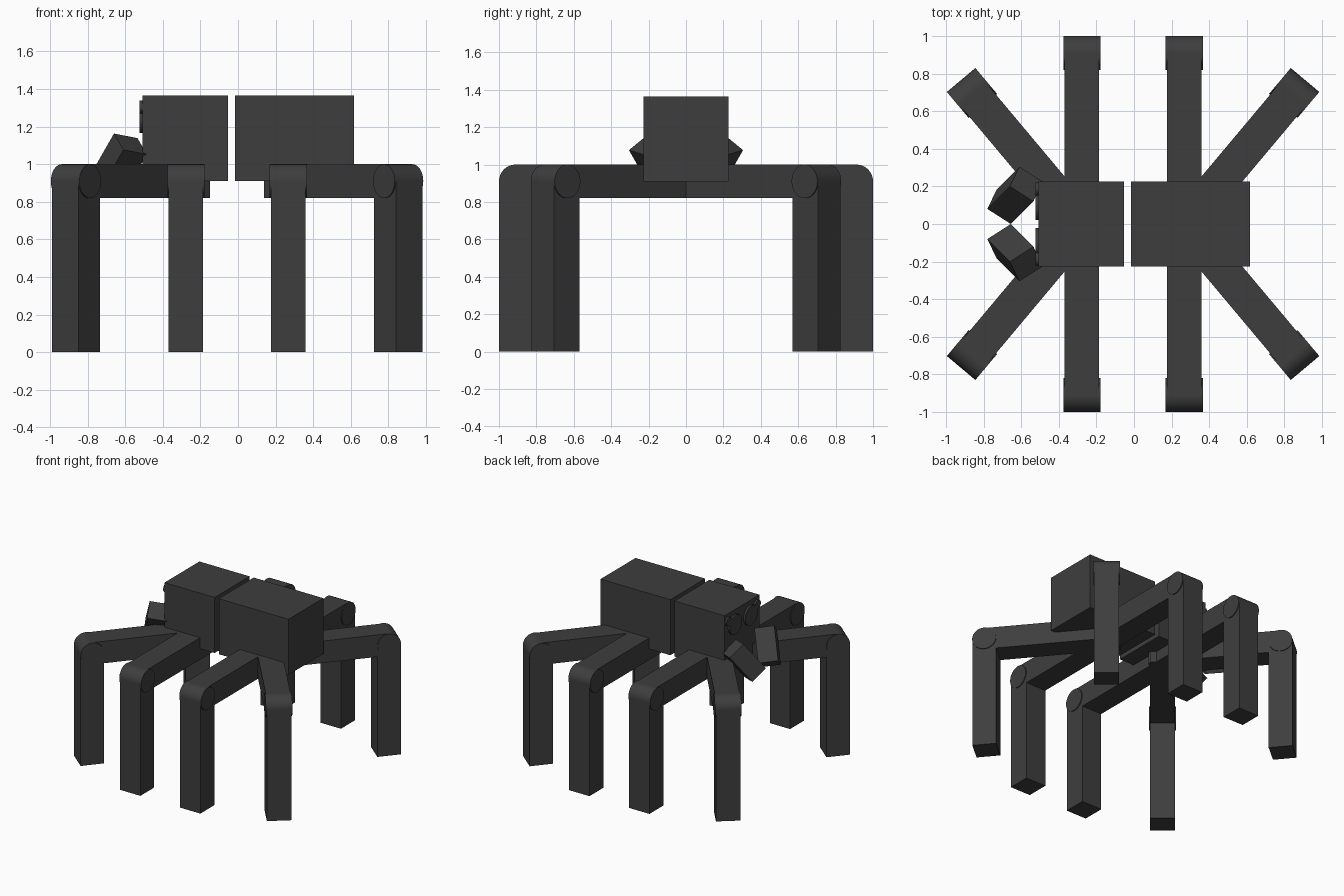
import bpy, bmesh, math
from mathutils import Matrix, Vector

if "Cube" in bpy.data.objects:
    bpy.data.objects.remove(bpy.data.objects["Cube"])

mat = bpy.data.materials.new("charcoal")
mat.diffuse_color = (0.048, 0.048, 0.048, 1)
mat.use_nodes = True
mat.node_tree.nodes["Principled BSDF"].inputs["Base Color"].default_value = mat.diffuse_color


def finish(name, bm, matrix):
    bmesh.ops.transform(bm, matrix=matrix, verts=bm.verts)
    bmesh.ops.recalc_face_normals(bm, faces=bm.faces)
    mesh = bpy.data.meshes.new(name)
    bm.to_mesh(mesh)
    bm.free()
    mesh.materials.append(mat)
    obj = bpy.data.objects.new(name, mesh)
    bpy.context.collection.objects.link(obj)
    return obj


def box(name, lo, hi, matrix=Matrix()):
    lo, hi = Vector(lo), Vector(hi)
    bm = bmesh.new()
    bmesh.ops.create_cube(bm, size=1)
    fit = Matrix.Translation((lo + hi) / 2) @ Matrix.Diagonal((*(hi - lo), 1))
    return finish(name, bm, matrix @ fit)


def cylinder(name, radius, depth, matrix):
    bm = bmesh.new()
    bmesh.ops.create_cone(bm, cap_ends=True, segments=32, radius1=radius,
                          radius2=radius, depth=depth)
    for f in bm.faces:
        f.smooth = len(f.verts) == 4
    for e in bm.edges:
        e.smooth = all(len(f.verts) == 4 for f in e.link_faces)
    return finish(name, bm, matrix)


# Two body blocks with a narrow gap
box("head", (-0.508, -0.226, 0.91), (-0.053, 0.226, 1.365))
box("abdomen", (-0.016, -0.226, 0.91), (0.616, 0.226, 1.365))

# Eight legs fanned around two pivots: thigh, round knee, shin
for row, x, angles in (("front", -0.277, (90, -90, 130, -130)),
                       ("rear", 0.267, (90, -90, 50, -50))):
    for i, a in enumerate(angles):
        m = Matrix.Translation((x, 0, 0)) @ Matrix.Rotation(math.radians(a), 4, 'Z')
        name = f"{row}_leg_{i + 1}"
        box(name + "_thigh", (-0.09, -0.092, 0.82), (0.91, 0.092, 1.0), m)
        box(name + "_shin", (0.82, -0.092, 0), (1.0, 0.092, 0.91), m)
        cylinder(name + "_knee", 0.09, 0.198,
                 m @ Matrix.Translation((0.91, 0, 0.91)) @ Matrix.Rotation(math.pi / 2, 4, 'X'))

for s, side in ((1, "left"), (-1, "right")):
    # Tilted fang block: one corner plus three edge directions
    corner = Vector((-0.61, 0.305, 1.077))
    edges = Matrix(((-0.05, -0.12, 0.125),
                    (-0.105, -0.12, -0.08),
                    (0.086, -0.21, -0.024))).to_4x4()
    flip = Matrix.Diagonal((1, s, 1, 1))
    box(side + "_fang", (0, 0, 0), (1, 1, 1), flip @ Matrix.Translation(corner) @ edges)
    # Thin round eyes on the face
    for label, y, z, r in (("large", 0.1, 1.247, 0.08), ("small", 0.187, 1.305, 0.035)):
        cylinder(f"{side}_{label}_eye", r, 0.018,
                 Matrix.Translation((-0.514, s * y, z)) @ Matrix.Rotation(math.pi / 2, 4, 'Y'))
